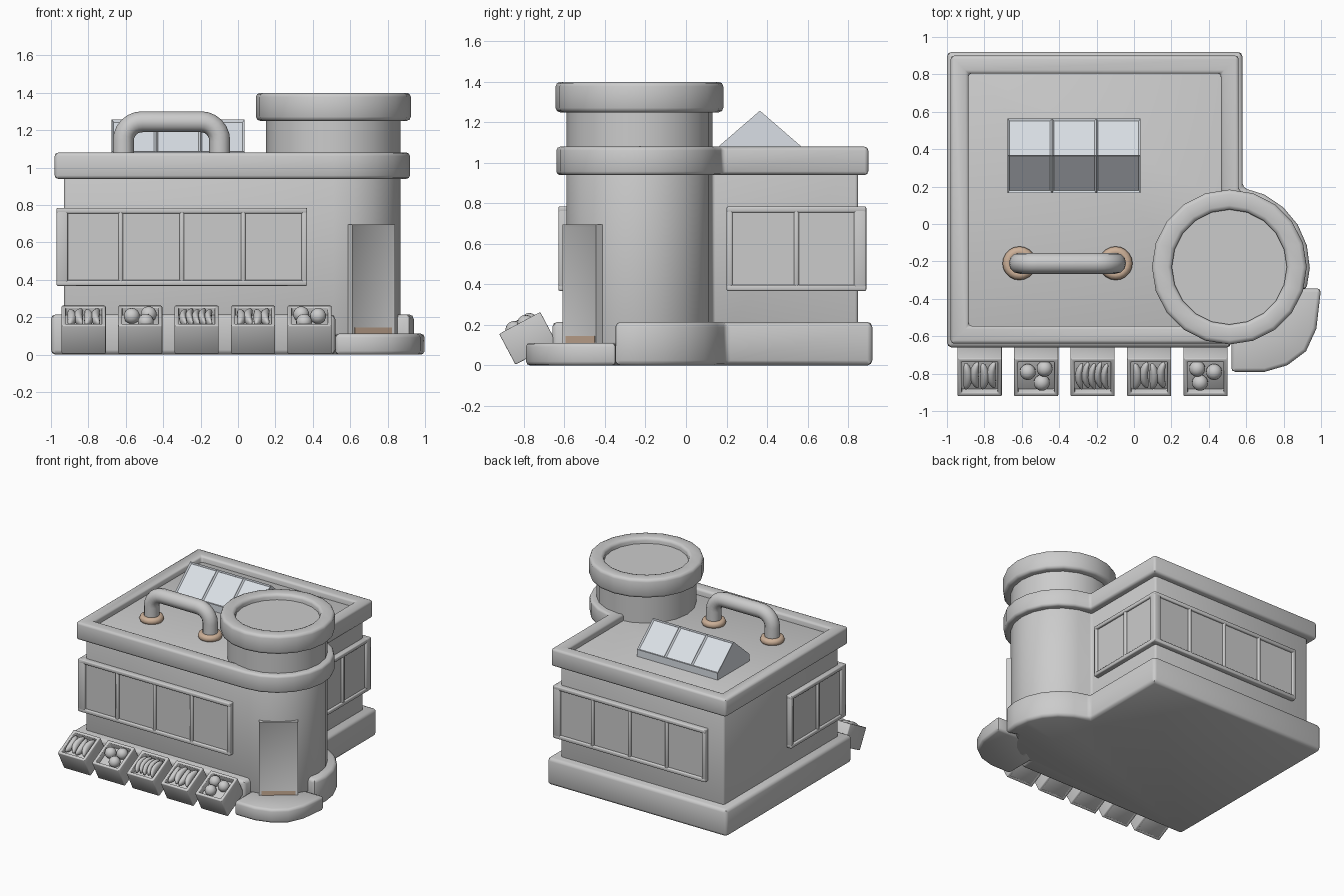
import bpy, bmesh
from math import sin, cos, acos, radians, pi
from mathutils import Matrix

if "Cube" in bpy.data.objects:
    bpy.data.objects.remove(bpy.data.objects["Cube"])

TX, TY, R = 0.51, -0.23, 0.36          # corner tower centre and radius
X0, Y0, Y1 = -0.93, -0.59, 0.85        # body walls


def material(name, col):
    m = bpy.data.materials.new(name)
    m.diffuse_color = (*col, 1)
    m.use_nodes = True
    m.node_tree.nodes["Principled BSDF"].inputs["Base Color"].default_value = m.diffuse_color
    return m


def finish(name, bm, bevel=0.0, mat=None, matrix=None, seg=2):
    bmesh.ops.recalc_face_normals(bm, faces=bm.faces)
    if bevel:
        edges = [e for e in bm.edges if e.is_manifold and e.calc_face_angle(0) > radians(35)]
        bmesh.ops.bevel(bm, geom=edges, offset=bevel, segments=seg, profile=0.5,
                        affect='EDGES', clamp_overlap=True)
    if matrix:
        bm.transform(matrix)
    me = bpy.data.meshes.new(name)
    bm.to_mesh(me)
    bm.free()
    ob = bpy.data.objects.new(name, me)
    bpy.context.collection.objects.link(ob)
    if mat:
        me.materials.append(mat)
    return ob


def add_prism(bm, pts, z0, z1):
    lo = [bm.verts.new((x, y, z0)) for x, y in pts]
    hi = [bm.verts.new((x, y, z1)) for x, y in pts]
    n = len(pts)
    bm.faces.new(lo[::-1])
    bm.faces.new(hi)
    for i in range(n):
        j = (i + 1) % n
        bm.faces.new((lo[i], lo[j], hi[j], hi[i]))


def add_ring(bm, outer, inner, z0, z1):
    loops = [[bm.verts.new((x, y, z)) for x, y in p]
             for p, z in ((outer, z0), (outer, z1), (inner, z1), (inner, z0))]
    n = len(outer)
    for k in range(4):
        a, b = loops[k], loops[(k + 1) % 4]
        for i in range(n):
            j = (i + 1) % n
            bm.faces.new((a[i], a[j], b[j], b[i]))


def prism(name, pts, z0, z1, **kw):
    bm = bmesh.new()
    add_prism(bm, pts, z0, z1)
    return finish(name, bm, **kw)


def ring(name, outer, inner, z0, z1, **kw):
    bm = bmesh.new()
    add_ring(bm, outer, inner, z0, z1)
    return finish(name, bm, **kw)


def rect(x0, x1, y0, y1):
    return [(x0, y0), (x1, y0), (x1, y1), (x0, y1)]


def arc(r, a0, a1, n, cx=TX, cy=TY):
    return [(cx + r * cos(a0 + (a1 - a0) * i / n), cy + r * sin(a0 + (a1 - a0) * i / n))
            for i in range(n + 1)]


def footprint(off, door_gap=False):
    r = R + off
    end = acos(off / r)
    if door_gap:
        mid = [(0.52, Y0 - off), (0.52, -0.56)] + arc(0.34, radians(-80), radians(-17), 4)
        mid += arc(r, radians(-17), end, 6)
    else:
        mid = arc(r, -pi / 2, end, 10)
    return [(X0 - off, Y0 - off)] + mid + [(TX + off, Y1 + off), (X0 - off, Y1 + off)]


glass = material("pale_glass", (0.70, 0.74, 0.79))
rust = material("rust", (0.60, 0.43, 0.31))

# Main body, plinth, parapet
prism("building_body", footprint(0), 0.1, 1.03, bevel=0.015)
prism("plinth", footprint(0.07, True), 0, 0.215, bevel=0.025)
ring("parapet", footprint(0.05), footprint(-0.045), 0.94, 1.08, bevel=0.018)

# Round tower
circle = lambda r: arc(r, 0, 2 * pi, 20)[:-1]
prism("tower_neck", circle(R), 1.0, 1.355)
ring("tower_rim", circle(0.414), circle(0.307), 1.25, 1.40, bevel=0.022)


# Windows: frame, dividers and panes; local x runs along the wall, -y is outward
def window(name, length, panes, matrix):
    z0, z1, b = 0.368, 0.785, 0.03
    bm = bmesh.new()
    for a, c in ((z0, z0 + b), (z1 - b, z1)):
        add_prism(bm, rect(0, length, -0.04, 0.02), a, c)
    for i in range(panes + 1):
        x = b / 2 + (length - b) * i / panes
        t = 0.012 if 0 < i < panes else b / 2
        add_prism(bm, rect(x - t, x + t, -0.039, 0.02), z0, z1)
    finish(name + "_frame", bm, bevel=0.007, matrix=matrix)
    prism(name + "_panes", rect(0.01, length - 0.01, -0.024, 0.02), z0 + 0.01, z1 - 0.01, matrix=matrix)


def place(x, y, deg):
    return Matrix.Translation((x, y, 0)) @ Matrix.Rotation(radians(deg), 4, 'Z')


window("front_window", 1.34, 4, place(-0.97, Y0, 0))
window("left_window", 0.69, 2, place(X0, 0.06, -90))
window("back_window", 1.34, 4, place(0.55, Y1, 180))
window("right_window", 0.69, 2, place(TX, 0.20, 90))

# Door set diagonally into the tower, with inset leaf and rusty foot
door_m = place(TX, TY, 36)
bm = bmesh.new()
add_prism(bm, rect(-0.14, 0.14, -0.367, -0.313), 0.10, 0.695)
bm.faces.ensure_lookup_table()
bm.normal_update()
front = [f for f in bm.faces if f.normal.y < -0.9]
bmesh.ops.inset_region(bm, faces=front, thickness=0.018, depth=-0.006)
finish("door", bm, matrix=door_m)
prism("door_foot", rect(-0.122, 0.122, -0.364, -0.33), 0.105, 0.145, mat=rust, matrix=door_m)

# Curved door step
prism("door_step", [(0.52, -0.79), (0.70, -0.79), (0.82, -0.755), (0.92, -0.68), (0.975, -0.56),
                    (1.0, -0.345), (0.80, -0.345), (0.52, -0.52)], 0, 0.112, bevel=0.02)

# Gabled skylight with three inset panes per slope
bm = bmesh.new()
prof = [(0.165, 1.0), (0.165, 1.085), (0.365, 1.258), (0.565, 1.085), (0.565, 1.0)]
rows = [[bm.verts.new((-0.675 + 0.71 * i / 3, y, z)) for y, z in prof] for i in range(4)]
slopes = []
for a, b in zip(rows, rows[1:]):
    for k in range(5):
        f = bm.faces.new((a[k], a[(k + 1) % 5], b[(k + 1) % 5], b[k]))
        if k in (1, 2):
            slopes.append(f)
bm.faces.new(rows[0])
bm.faces.new(rows[3])
bmesh.ops.recalc_face_normals(bm, faces=bm.faces)
bmesh.ops.inset_individual(bm, faces=slopes, thickness=0.014, depth=-0.012)
finish("skylight", bm, mat=glass)

# Bent roof pipe with collars
xa, xb, zt, r, py = -0.613, -0.098, 1.245, 0.10, -0.21
path = [(xa, 1.0)] + arc(r, pi, pi / 2, 6, xa + r, zt - r) + arc(r, pi / 2, 0, 6, xb - r, zt - r) + [(xb, 1.0)]
cu = bpy.data.curves.new("roof_pipe", 'CURVE')
cu.dimensions = '3D'
cu.bevel_depth = 0.056
cu.bevel_resolution = 4
sp = cu.splines.new('POLY')
sp.points.add(len(path) - 1)
for p, (x, z) in zip(sp.points, path):
    p.co = (x, py, z, 1)
sp.use_smooth = True
bpy.context.collection.objects.link(bpy.data.objects.new("roof_pipe", cu))
for i, x in enumerate((xa, xb)):
    bpy.ops.mesh.primitive_torus_add(location=(x, py, 1.047), major_radius=0.062, minor_radius=0.028,
                                     major_segments=20, minor_segments=8)
    bpy.context.object.name = f"pipe_collar_{i + 1}"
    bpy.context.object.data.materials.append(rust)


# Tilted crates of produce
def add_fruit(bm, pos, size, bend):
    vs = bmesh.ops.create_uvsphere(bm, u_segments=14, v_segments=10, radius=1)['verts']
    for v in vs:
        x, y, z = v.co
        v.co = (pos[0] + x * size[0] + bend * (z * z - 0.4),
                pos[1] + z * size[1], pos[2] + y * size[2])


for i in range(5):
    m = Matrix.Translation((-0.825 + 0.302 * i, -0.842, 0.004)) @ Matrix.Rotation(radians(28), 4, 'X')
    bm = bmesh.new()
    w = 0.118
    add_ring(bm, rect(-w, w, 0, 0.23), rect(-w + 0.022, w - 0.022, 0.022, 0.208), 0, 0.172)
    add_prism(bm, rect(-w + 0.015, w - 0.015, 0.015, 0.215), 0.001, 0.125)
    finish(f"crate_{i + 1}", bm, bevel=0.006, matrix=m)
    bm = bmesh.new()
    if i in (1, 4):
        s = 1 if i == 1 else -1
        for x, y in ((-0.045, 0.14), (0.045, 0.16), (0.03, 0.075)):
            add_fruit(bm, (x * s, y, 0.155), (0.043, 0.043, 0.043), 0)
    else:
        n = 5 if i == 2 else 4
        for k in range(n):
            t = k / (n - 1) - 0.5
            add_fruit(bm, (t * 0.135, 0.115 + 0.008 * (k % 2), 0.158),
                      (0.10 / n, 0.078, 0.032), 0.018 if k % 2 or i == 2 else -0.012)
    finish(f"produce_{i + 1}", bm, matrix=m)

# Smooth shading with crisp edges
bpy.ops.object.select_all(action='DESELECT')
for ob in bpy.context.collection.objects:
    if ob.type == 'MESH':
        ob.select_set(True)
        bpy.context.view_layer.objects.active = ob
bpy.ops.object.shade_smooth_by_angle(angle=radians(46))
